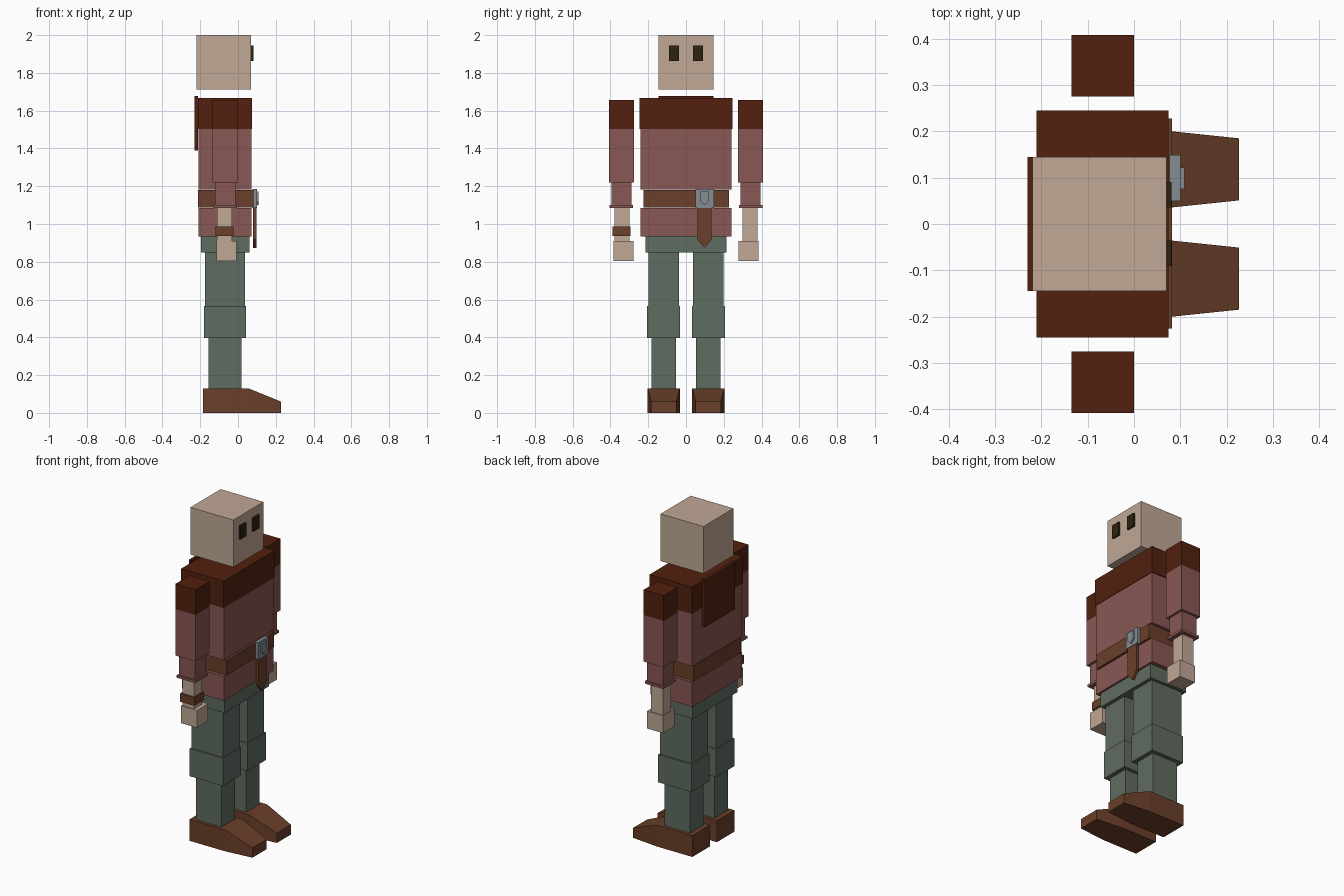
import bpy, bmesh

if "Cube" in bpy.data.objects:
    bpy.data.objects.remove(bpy.data.objects["Cube"])


def material(name, r, g, b):
    def lin(c):
        c /= 255
        return c / 12.92 if c < 0.04045 else ((c + 0.055) / 1.055) ** 2.4
    m = bpy.data.materials.new(name)
    m.diffuse_color = (lin(r), lin(g), lin(b), 1)
    m.use_nodes = True
    m.node_tree.nodes["Principled BSDF"].inputs["Base Color"].default_value = m.diffuse_color
    return m


SKIN = material("skin", 192, 168, 149)
TUNIC = material("rose_tunic", 137, 87, 84)
MAROON = material("dark_maroon", 82, 32, 14)
LEATHER = material("brown_leather", 106, 63, 41)
PANTS = material("grey_green_cloth", 95, 108, 96)
METAL = material("buckle_grey", 133, 141, 146)
EYE = material("eye_dark", 44, 36, 16)


def finish(name, bm, mat):
    bmesh.ops.recalc_face_normals(bm, faces=bm.faces)
    me = bpy.data.meshes.new(name)
    bm.to_mesh(me)
    bm.free()
    me.materials.append(mat)
    ob = bpy.data.objects.new(name, me)
    bpy.context.collection.objects.link(ob)
    return ob


def box(name, mat, xs, ys, zs):
    bm = bmesh.new()
    bmesh.ops.create_cube(bm, size=1)
    for v in bm.verts:
        v.co = [r[0] if c < 0 else r[1] for c, r in zip(v.co, (xs, ys, zs))]
    return finish(name, bm, mat)


def prism(name, mat, ring_a, ring_b):
    """Solid between two matching outlines."""
    bm = bmesh.new()
    a = [bm.verts.new(p) for p in ring_a]
    b = [bm.verts.new(p) for p in ring_b]
    bm.faces.new(a)
    bm.faces.new(b)
    for i in range(len(a)):
        j = (i + 1) % len(a)
        bm.faces.new((a[i], a[j], b[j], b[i]))
    return finish(name, bm, mat)


def plate(name, mat, x0, x1, outline):
    return prism(name, mat, [(x0, y, z) for y, z in outline],
                 [(x1, y, z) for y, z in outline])


# Head and trunk
box("head", SKIN, (-.219, .07), (-.145, .145), (1.713, 2))
box("shoulder_cape", MAROON, (-.211, .075), (-.245, .245), (1.503, 1.667))
box("hanging_hood", MAROON, (-.23, -.211), (-.145, .145), (1.39, 1.678))
box("tunic_chest", TUNIC, (-.21, .072), (-.24, .24), (1.183, 1.503))
box("belt", LEATHER, (-.211, .082), (-.226, .228), (1.088, 1.179))
box("tunic_skirt", TUNIC, (-.21, .072), (-.24, .24), (.935, 1.085))
box("trouser_hips", PANTS, (-.196, .06), (-.215, .215), (.848, .935))

# Belt buckle, raised shield and strap end
box("buckle", METAL, (.077, .1), (.05, .149), (1.085, 1.185))
plate("buckle_shield", METAL, .1, .109,
      [(.076, 1.172), (.122, 1.172), (.122, 1.12), (.099, 1.1), (.076, 1.12)])
plate("belt_strap_end", LEATHER, .08, .097,
      [(.06, 1.1), (.136, 1.1), (.136, .918), (.098, .873), (.06, .918)])

# Paired parts
for side, s in (("right", -1), ("left", 1)):
    def pair(part, mat, xs, ys, zs):
        box(f"{side}_{part}", mat, xs, sorted((s * ys[0], s * ys[1])), zs)

    pair("eye", EYE, (.06, .081), (.036, .091), (1.863, 1.945))

    # Arm
    pair("shoulder", MAROON, (-.135, 0), (.275, .408), (1.503, 1.657))
    pair("upper_sleeve", TUNIC, (-.135, 0), (.275, .408), (1.22, 1.503))
    pair("lower_sleeve", TUNIC, (-.121, -.014), (.289, .394), (1.1, 1.22))
    pair("cuff", TUNIC, (-.13, -.005), (.28, .404), (1.085, 1.1))
    pair("forearm", SKIN, (-.11, -.031), (.3, .379), (.91, 1.085))
    pair("hand", SKIN, (-.115, -.007), (.277, .385), (.805, .911))

    # Leg
    pair("thigh", PANTS, (-.175, .038), (.037, .198), (.565, .848))
    pair("knee", PANTS, (-.181, .043), (.031, .207), (.396, .565))
    pair("shin", PANTS, (-.155, .018), (.053, .183), (.13, .396))

    # Shoe with a sloped, narrowing toe
    profile = [(-.185, 0), (.055, 0), (.227, 0), (.227, .06), (.055, .13), (-.185, .13)]
    inset = [0, 0, .018, .018, 0, 0]
    inner = [(x, s * (.033 + d), z) for (x, z), d in zip(profile, inset)]
    outer = [(x, s * (.203 - d), z) for (x, z), d in zip(profile, inset)]
    bm = bmesh.new()
    a = [bm.verts.new(p) for p in inner]
    b = [bm.verts.new(p) for p in outer]
    for heel_toe in ((0, 1, 4, 5), (1, 2, 3, 4)):
        for ring in (a, b):
            bm.faces.new([ring[i] for i in heel_toe])
    for i in range(6):
        j = (i + 1) % 6
        bm.faces.new((a[i], a[j], b[j], b[i]))
    finish(f"{side}_shoe", bm, LEATHER)

# Band on one wrist only
box("wrist_band", LEATHER, (-.119, -.023), (-.388, -.295), (.936, .986))
